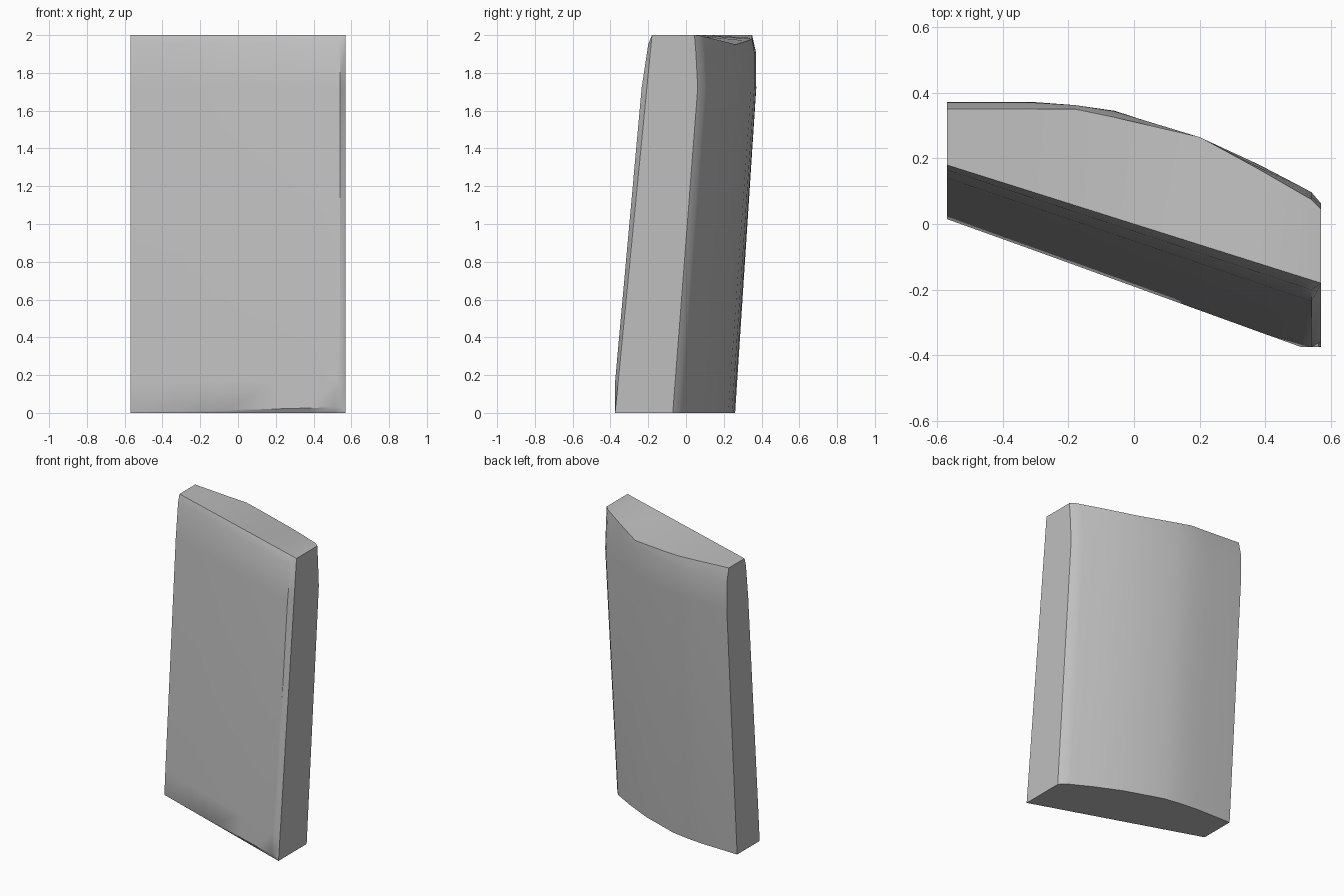
import bpy
import bmesh
import math

cube = bpy.data.objects.get("Cube")
if cube:
    bpy.data.objects.remove(cube, do_unlink=True)

HALF = 0.57      # half width
FRONT = -0.375   # foremost limit of the worn front face

# Front face rows: height, y at the narrow end, y at the wide end
front_rows = [(0.17, 0.027, -0.387), (1.72, 0.14, -0.245),
              (1.95, 0.165, -0.21), (2.0, 0.18, -0.18)]

# Stations across the width: x, bulging back y, top back y, top back height
stations = [(-0.57, 0.375, 0.35, 2.0), (-0.3, 0.374, 0.35, 1.985),
            (-0.18, 0.365, 0.35, 1.98), (-0.06, 0.348, 0.325, 1.97),
            (0.2, 0.264, 0.265, 1.95), (0.38, 0.184, 0.167, 1.975),
            (0.51, 0.116, 0.092, 1.993), (0.54, 0.1, 0.075, 1.997),
            (0.57, 0.065, 0.045, 2.0)]


def lerp(a, b, t):
    return a + (b - a) * t


def section(x, back, top_y, top_z):
    """Closed outline of the slab in the y-z plane at one station."""
    t = (x + HALF) / (2 * HALF)
    edge = x > HALF - 0.01
    # Bottom front edge with its tapering bevel
    points = [(lerp(0.015, FRONT, t), 0.0)]
    lift = 0.005 if edge else 0.001 + 0.03 * t
    points.append((max(lerp(0.016, -0.397, t), FRONT), lift))
    # Front face, cut back to a chamfer at the wide end
    for z, narrow, wide in front_rows:
        y = FRONT + 0.0975 * z if edge else max(lerp(narrow, wide, t), FRONT)
        points.append((y, z))
    # Curved back, from the top down
    points.append((top_y, top_z))
    points.append((lerp(back, top_y, 0.2 if x < 0.3 else 0.65), 1.91))
    points.append((back - 0.003, 1.72))
    points.append((back - lerp(0.115, 0.135, t), 0.0))
    return [(x, y, z) for y, z in points]


# Loft the sections into one leaning slab
bm = bmesh.new()
loops = [[bm.verts.new(p) for p in section(*s)] for s in stations]
for a, b in zip(loops, loops[1:]):
    for i in range(len(a)):
        j = (i + 1) % len(a)
        bm.faces.new((a[i], b[i], b[j], a[j]))
bm.faces.new(loops[0])
bm.faces.new(loops[-1][::-1])
bmesh.ops.recalc_face_normals(bm, faces=bm.faces)

mesh = bpy.data.meshes.new("stone_slab")
bm.to_mesh(mesh)
bm.free()
slab = bpy.data.objects.new("stone_slab", mesh)
bpy.context.collection.objects.link(slab)

# Plain grey stone
grey = bpy.data.materials.new("stone_grey")
grey.use_nodes = True
colour = (0.52, 0.52, 0.52, 1.0)
grey.diffuse_color = colour
grey.node_tree.nodes["Principled BSDF"].inputs["Base Color"].default_value = colour
mesh.materials.append(grey)

# Soft bevels, crisp ends
bpy.ops.object.select_all(action="DESELECT")
slab.select_set(True)
bpy.context.view_layer.objects.active = slab
bpy.ops.object.shade_smooth_by_angle(angle=math.radians(35))
